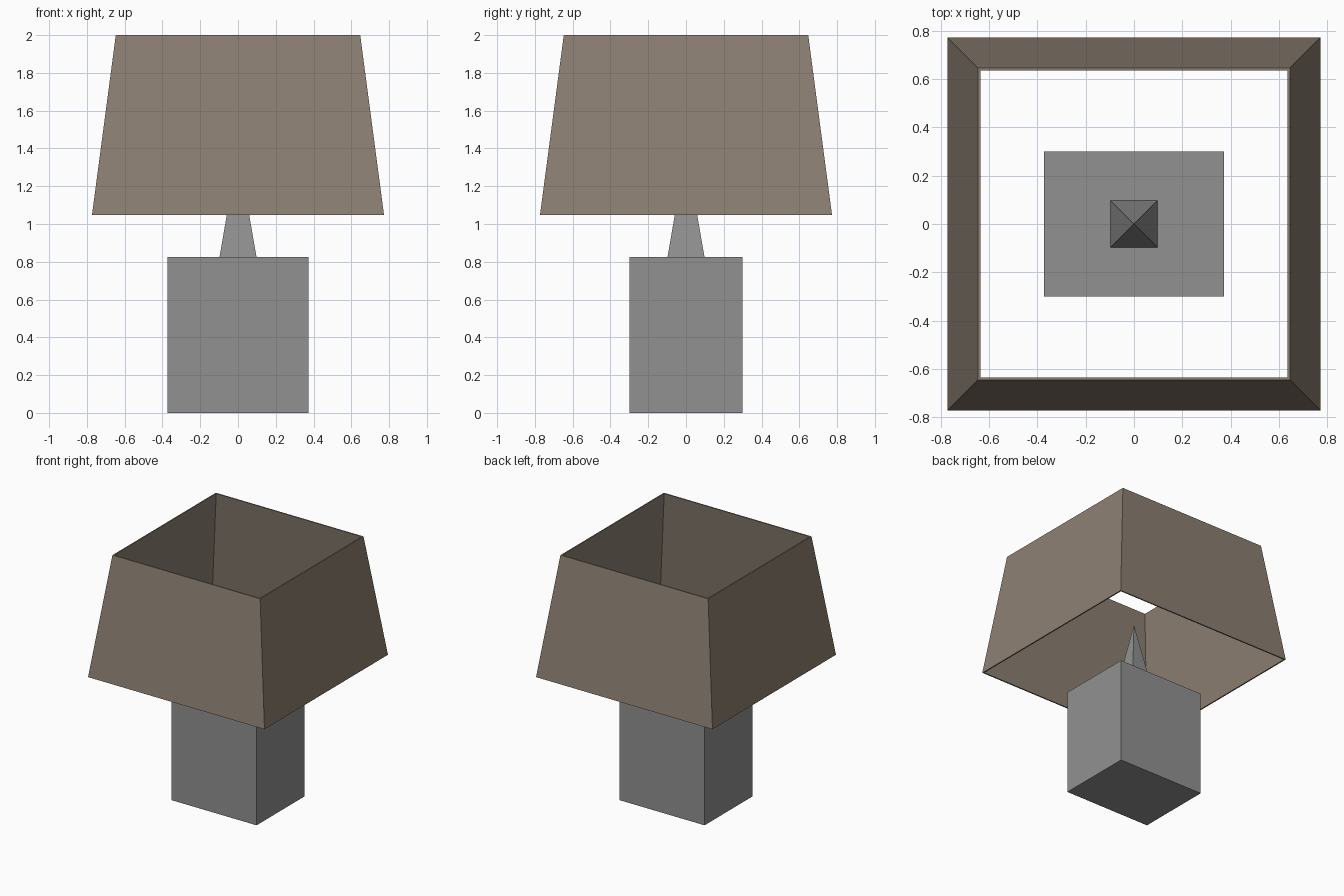
import bpy

if "Cube" in bpy.data.objects:
    bpy.data.objects.remove(bpy.data.objects["Cube"])


def material(name, rgb):
    m = bpy.data.materials.new(name)
    m.diffuse_color = (*rgb, 1.0)
    m.use_nodes = True
    m.node_tree.nodes["Principled BSDF"].inputs["Base Color"].default_value = m.diffuse_color
    return m


grey = material("stone_grey", (0.283, 0.283, 0.283))
brown = material("shade_brown", (0.266, 0.216, 0.171))


def add_mesh(name, verts, faces, mat):
    me = bpy.data.meshes.new(name)
    me.from_pydata(verts, [], faces)
    me.materials.append(mat)
    ob = bpy.data.objects.new(name, me)
    bpy.context.collection.objects.link(ob)
    return ob


def square(hx, hy, z):
    return [(-hx, -hy, z), (hx, -hy, z), (hx, hy, z), (-hx, hy, z)]


def loft(name, rings, mat, closed=False):
    """Join four-sided rings; closed joins last ring to first, otherwise cap ends."""
    verts = [v for r in rings for v in r]
    n = len(rings)
    faces = []
    for k in range(n if closed else n - 1):
        a, b = 4 * k, 4 * ((k + 1) % n)
        for i in range(4):
            j = (i + 1) % 4
            faces.append((a + i, a + j, b + j, b + i))
    if not closed:
        faces.append((3, 2, 1, 0))
        faces.append(tuple(range(4 * n - 4, 4 * n)))
    return add_mesh(name, verts, faces, mat)


# Block base
loft("lamp_base", [square(0.373, 0.3, 0), square(0.373, 0.3, 0.825)], grey)

# Pointed neck inside the shade
add_mesh("lamp_neck", square(0.098, 0.098, 0.825) + [(0, 0, 1.39)],
         [(3, 2, 1, 0)] + [(i, (i + 1) % 4, 4) for i in range(4)], grey)

# Open tapered shade with a thin wall
wall = 0.01
loft("lamp_shade", [square(0.773, 0.773, 1.048), square(0.647, 0.647, 2.0),
                    square(0.647 - wall, 0.647 - wall, 2.0),
                    square(0.773 - wall, 0.773 - wall, 1.048)], brown, closed=True)
